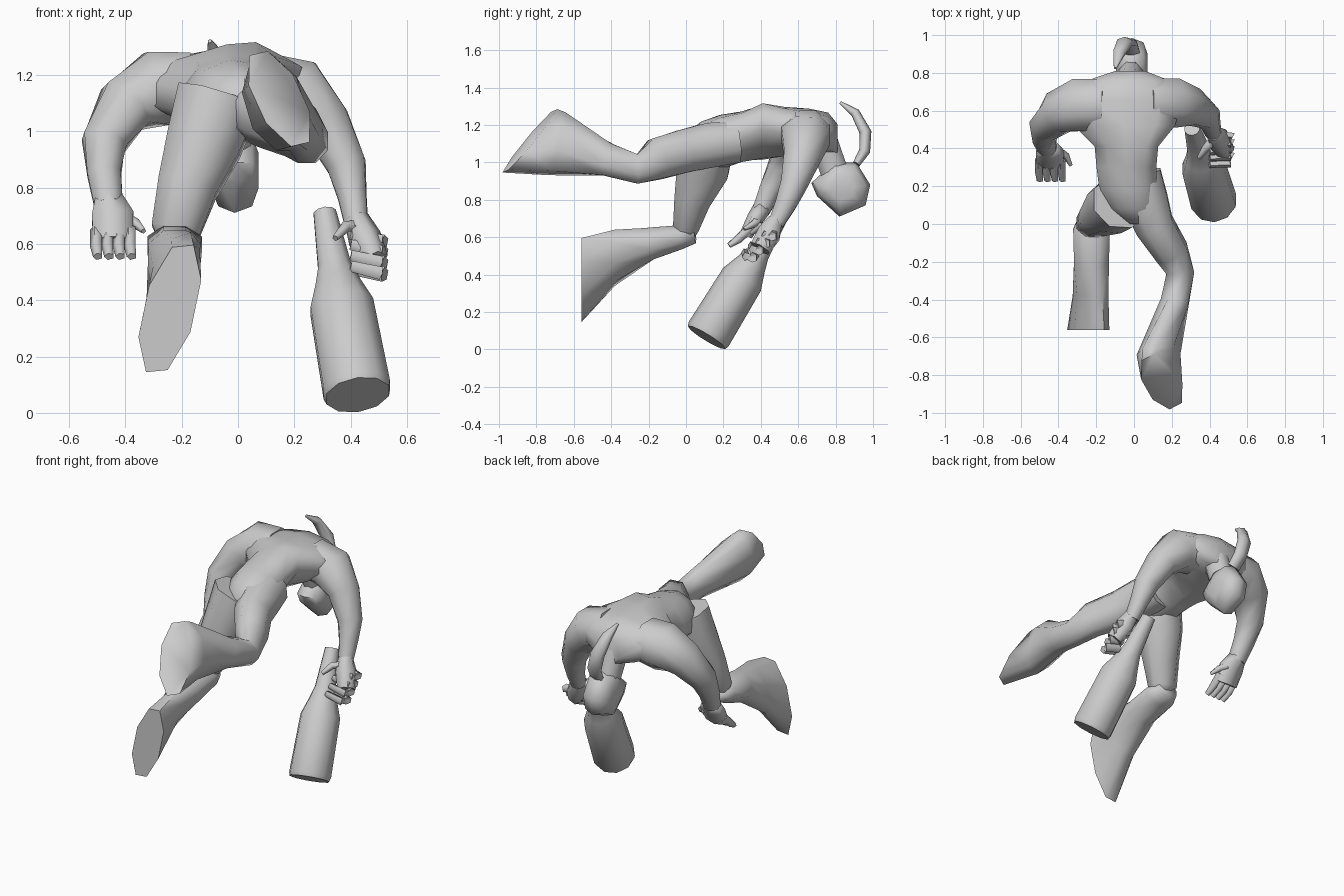
import bpy, bmesh, math
from mathutils import Vector as V


def finish(name, bm, angle=75):
    bmesh.ops.recalc_face_normals(bm, faces=bm.faces)
    me = bpy.data.meshes.new(name)
    bm.to_mesh(me)
    bm.free()
    for p in me.polygons:
        p.use_smooth = True
    me.set_sharp_from_angle(angle=math.radians(angle))
    ob = bpy.data.objects.new(name, me)
    bpy.context.collection.objects.link(ob)
    return ob


def loft(name, rings, angle=75):
    """Skin a list of rings (each a list of points) and cap both ends."""
    bm = bmesh.new()
    vs = [[bm.verts.new(p) for p in r] for r in rings]
    n = len(vs[0])
    for a, b in zip(vs, vs[1:]):
        for i in range(n):
            j = (i + 1) % n
            bm.faces.new((a[i], a[j], b[j], b[i]))
    bm.faces.new(vs[0])
    bm.faces.new(vs[-1])
    return finish(name, bm, angle)


def ellipse(c, u, v, n):
    return [V(c) + V(u) * math.cos(math.tau * (i + .5) / n)
            + V(v) * math.sin(math.tau * (i + .5) / n) for i in range(n)]


def tube(name, path, ref, n=8, ends=(), angle=75):
    """path rows: x, y, z, radius along ref, radius across; ends: extra (c, u, v) rings."""
    pts = [V(p[:3]) for p in path]
    rings = []
    for i, p in enumerate(path):
        nxt = pts[i + 1] if i + 1 < len(pts) else (V(ends[0][0]) if ends else pts[i])
        t = (nxt - pts[max(i - 1, 0)]).normalized()
        u = (V(ref) - t * V(ref).dot(t)).normalized()
        rings.append(ellipse(pts[i], u * p[3], t.cross(u) * p[4], n))
    # keep the hand-placed end ring turning the same way as the others
    for c, u, v in ends:
        t = (V(c) - pts[-1]).normalized()
        if V(u).cross(V(v)).dot(t) < 0:
            v = -V(v)
        rings.append(ellipse(c, u, v, n))
    return loft(name, rings, angle)


X, Y = (1, 0, 0), (0, 1, 0)

# Torso, lofted from pelvis to neck: y, centre x, half width, bottom z, top z, sideways tilt
torso = [(.0, .03, .07, 1.0, 1.15, 0), (.08, .0, .135, .97, 1.21, .01),
         (.18, -.03, .155, .97, 1.245, .02), (.30, -.04, .16, 1.01, 1.265, .03),
         (.41, -.04, .17, 1.03, 1.30, .06), (.52, -.05, .27, 1.04, 1.29, .03),
         (.66, -.04, .30, 1.05, 1.28, 0), (.76, -.03, .22, 1.05, 1.26, 0),
         (.81, -.02, .08, 1.04, 1.20, 0)]
loft("torso", [ellipse((cx, y, (a + b) / 2), (w * 1.04, 0, t), (0, 0, (b - a) / 2 * 1.06), 10)
               for y, cx, w, a, b, t in torso])

# Neck and hanging head
tube("neck", [(-.02, .71, 1.17, .09, .09), (-.02, .755, 1.06, .075, .08),
              (-.015, .80, .93, .065, .08)], X)
prof = [(.67, .89), (.70, .82), (.82, .71), (.96, .77), (.985, .88), (.91, 1.0), (.79, 1.0)]
loft("head", [[(x, .83 + (y - .83) * s, .865 + (z - .865) * s) for y, z in prof]
              for x, s in ((-.095, .45), (-.07, .85), (-.012, 1), (.05, .85), (.072, .45))], 60)

# Curled tuft rising from the head
tube("tuft", [(-.01, .91, .99, .045, .02), (-.025, .955, 1.06, .045, .03),
              (-.05, .96, 1.16, .045, .032), (-.08, .905, 1.265, .035, .025),
              (-.10, .825, 1.32, .008, .008)], X, 6)

# Raised right leg with slanted foot, sole facing back and up
tube("raised_leg", [(.03, .27, 1.11, .12, .12), (.06, .12, 1.09, .13, .13),
                    (.11, -.01, 1.06, .11, .125),
                    (.20, -.15, 1.02, .095, .12), (.245, -.26, .965, .08, .085),
                    (.215, -.42, 1.015, .08, .095)], X, 8,
     [((.13, -.69, 1.10), (.105, .02, .03), (-.05, .04, .17)),
      ((.147, -.835, 1.115), (.085, .045, .02), (-.08, .14, .175))])

# Bent left leg: thigh down, shin swept back, foot hanging
tube("bent_thigh", [(-.07, .12, 1.12, .16, .15), (-.12, .09, .96, .145, .15),
                    (-.18, .035, .80, .115, .105), (-.22, .0, .65, .095, .075),
                    (-.225, .0, .60, .06, .05)], X)
tube("bent_shin", [(-.22, .05, .605, .07, .04), (-.225, -.03, .60, .105, .07),
                   (-.225, -.20, .565, .10, .095)], X, 8,
     [((-.23, -.38, .49), (.09, 0, .03), (.03, 0, .15)),
      ((-.242, -.56, .37), (.10, 0, .01), (.05, 0, .24))])

# Arms
tube("left_arm", [(-.16, .63, 1.16, .15, .13), (-.29, .63, 1.15, .15, .145),
                  (-.40, .59, 1.09, .12, .11), (-.475, .51, .96, .085, .085),
                  (-.475, .45, .85, .065, .065), (-.46, .40, .74, .05, .055)], Y)
tube("right_arm", [(.08, .64, 1.17, .14, .12), (.21, .64, 1.14, .14, .13),
                   (.31, .62, 1.03, .105, .095), (.385, .575, .88, .075, .075),
                   (.405, .53, .77, .06, .055), (.42, .48, .67, .045, .045)], Y)

# Left hand: palm, four fingers, thumb
tube("left_palm", [(-.46, .41, .76, .055, .05), (-.445, .37, .70, .085, .045),
                   (-.445, .32, .61, .08, .035)], X, 6)
for i in range(4):
    x = -.502 + .04 * i
    tube("left_finger", [(x, .345, .65, .023, .025), (x, .28, .59, .023, .025),
                         (x + .005, .23, .555, .018, .015)], X, 5)
tube("left_thumb", [(-.40, .38, .69, .03, .025), (-.36, .36, .67, .02, .02),
                    (-.335, .31, .645, .01, .01)], Y, 5)

# Right hand wrapped towards the bottle neck
tube("right_palm", [(.42, .48, .69, .045, .045), (.45, .445, .62, .07, .06),
                    (.485, .395, .54, .06, .05)], Y, 6)
for i in range(4):
    y, z = .475 - .035 * i, .635 - .038 * i
    tube("right_finger", [(.43, y, z - .01, .024, .028), (.52, y - .01, z - .03, .024, .028),
                          (.505, y - .05, z - .025, .022, .025),
                          (.40, y - .055, z, .018, .02)], Y, 5)
tube("right_thumb", [(.42, .45, .66, .028, .025), (.38, .40, .66, .022, .022),
                     (.345, .35, .62, .012, .012)], Y, 5)

# Bottle-shaped club: distance along axis, radius
top, base = V((.308, .505, .71)), V((.425, .11, .064))
axis = base - top
rows = [(0, .042), (.30, .062), (.40, .085), (.52, .118), (.97, .125), (1, .118)]
tube("bottle_club", [(*(top + axis * t), r, r) for t, r in rows], X, 10, (), 60)
